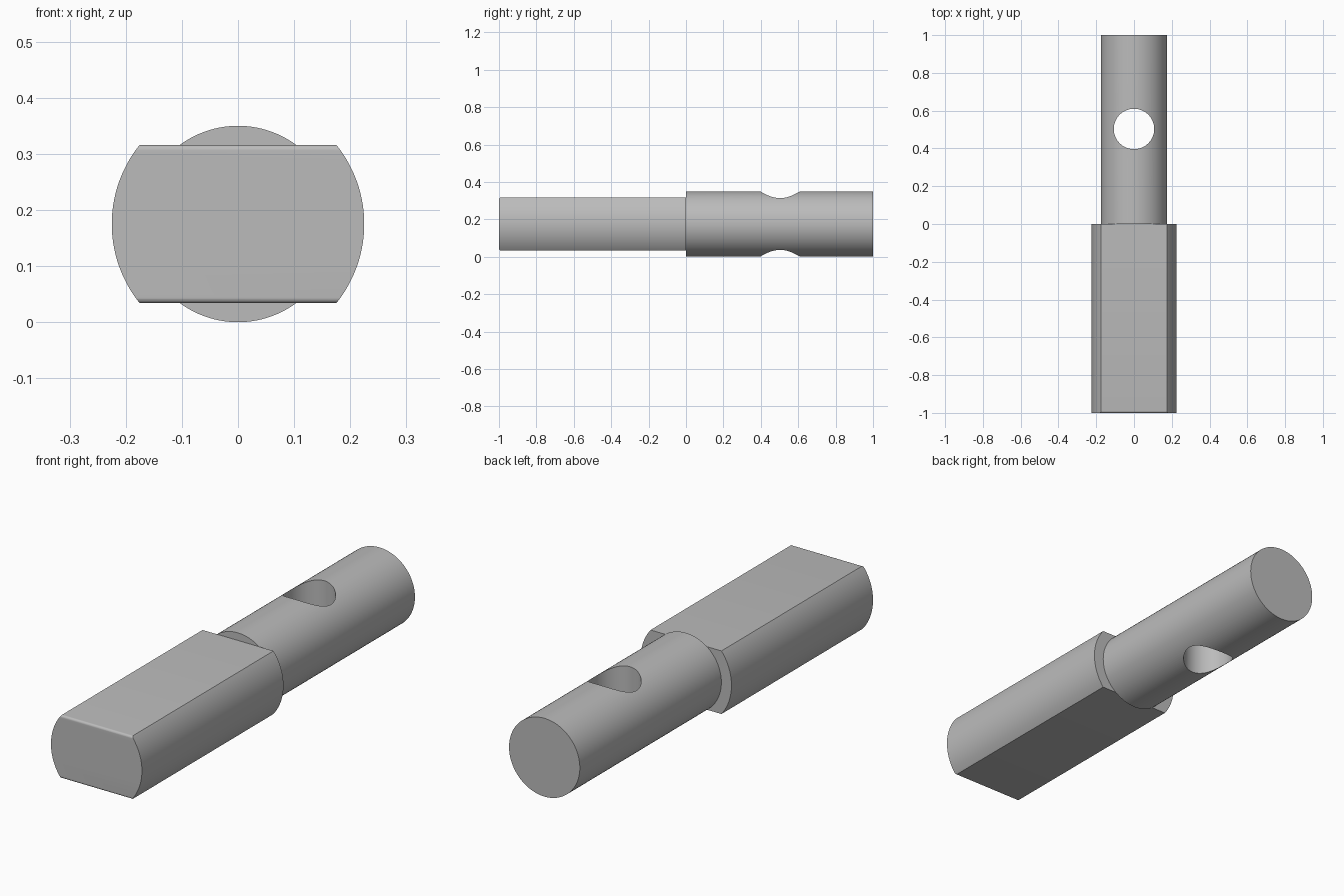
import bpy, bmesh, math
from mathutils import Matrix

if "Cube" in bpy.data.objects:
    bpy.data.objects.remove(bpy.data.objects["Cube"], do_unlink=True)

AXIS_Z = 0.175       # height of the common axis
SHANK_R = 0.175
BLADE_R = 0.225
FLAT_HALF = 0.141    # half the distance between the flats
HOLE_R, HOLE_Y = 0.107, 0.503

steel = bpy.data.materials.new("grey steel")
steel.use_nodes = True
GREY = (0.5, 0.5, 0.5, 1)
steel.diffuse_color = GREY
steel.node_tree.nodes["Principled BSDF"].inputs["Base Color"].default_value = GREY


def finish(bm, name):
    bmesh.ops.recalc_face_normals(bm, faces=bm.faces)
    mesh = bpy.data.meshes.new(name)
    bm.to_mesh(mesh)
    bm.free()
    mesh.materials.append(steel)
    obj = bpy.data.objects.new(name, mesh)
    bpy.context.collection.objects.link(obj)
    return obj


def cylinder(name, radius, length, centre, along_y=True):
    bm = bmesh.new()
    turn = Matrix.Rotation(math.pi / 2, 4, 'X') if along_y else Matrix()
    bmesh.ops.create_cone(bm, cap_ends=True, segments=128, radius1=radius, radius2=radius,
                          depth=length, matrix=Matrix.Translation(centre) @ turn)
    return finish(bm, name)


def cut(obj, tool, operation):
    mod = obj.modifiers.new(operation.title(), 'BOOLEAN')
    mod.operation, mod.object, mod.solver = operation, tool, 'EXACT'
    bpy.ops.object.select_all(action='DESELECT')
    obj.select_set(True)
    bpy.context.view_layer.objects.active = obj
    bpy.ops.object.modifier_apply(modifier=mod.name)
    bpy.data.objects.remove(tool, do_unlink=True)
    bpy.ops.object.shade_smooth_by_angle(angle=math.radians(30))


# Round shank with a vertical cross hole
shank = cylinder("round_shank", SHANK_R, 1, (0, 0.5, AXIS_Z))
hole = cylinder("hole_cutter", HOLE_R, 1, (0, HOLE_Y, AXIS_Z), along_y=False)
cut(shank, hole, 'DIFFERENCE')

# Flat-sided blade: a thick bar trimmed by a slab whose front edges are rounded
blade = cylinder("flat_sided_blade", BLADE_R, 1.2, (0, -0.6, AXIS_Z))
bm = bmesh.new()
bmesh.ops.create_cube(bm, size=1, matrix=Matrix.Translation((0, -0.4, AXIS_Z))
                      @ Matrix.Diagonal((1, 1.2, 2 * FLAT_HALF, 1)))
front_edges = [e for e in bm.edges
               if all(v.co.y < -0.9 for v in e.verts)
               and abs(e.verts[0].co.x - e.verts[1].co.x) > 0.5]
bmesh.ops.bevel(bm, geom=front_edges, offset=0.01, segments=6, profile=0.5, affect='EDGES')
cut(blade, finish(bm, "slab_cutter"), 'INTERSECT')
